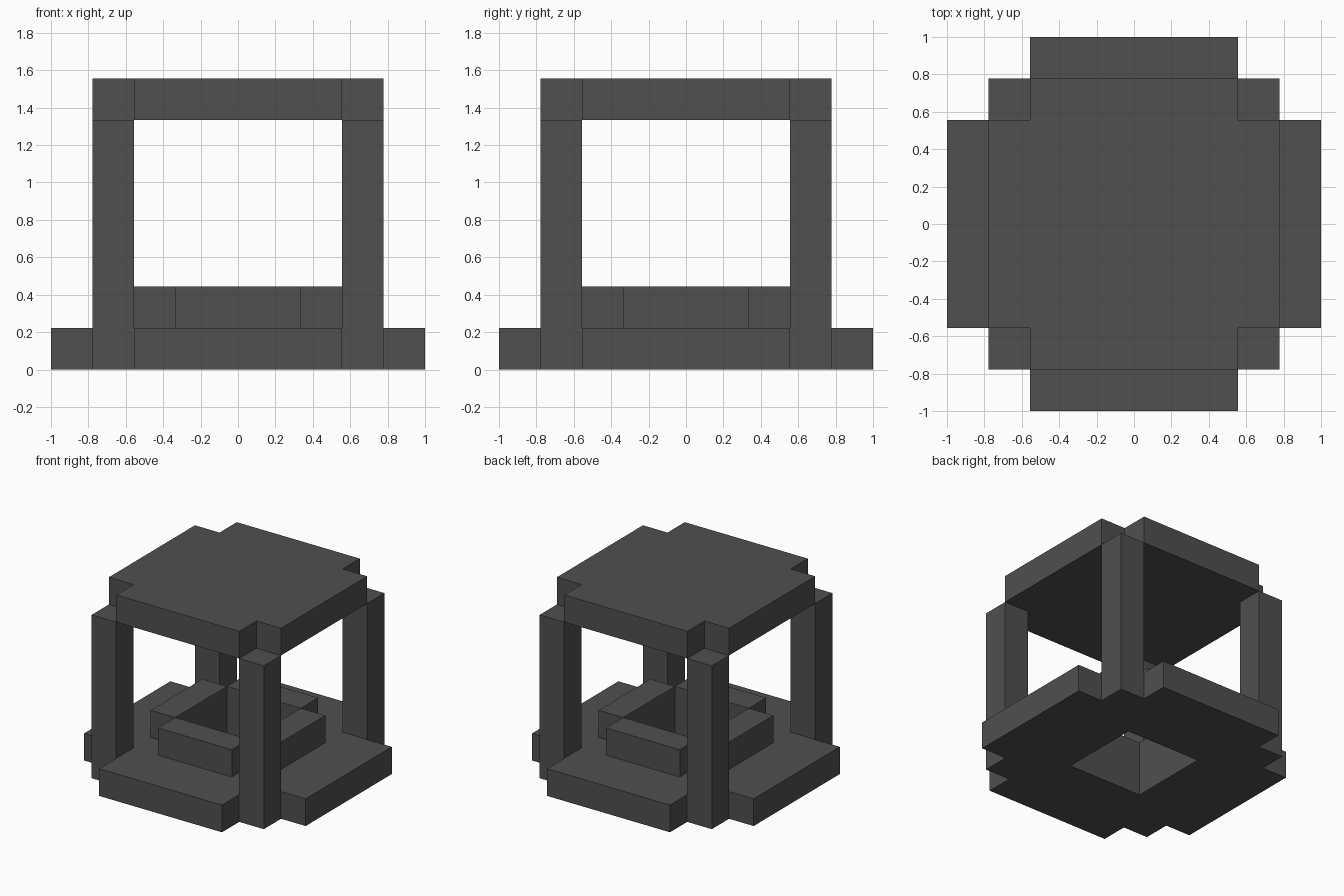
import bpy
import bmesh
from mathutils import Matrix

if "Cube" in bpy.data.objects:
    bpy.data.objects.remove(bpy.data.objects["Cube"], do_unlink=True)

U = 2 / 9  # one block

charcoal = bpy.data.materials.new("charcoal")
charcoal.use_nodes = True
charcoal.diffuse_color = (0.08, 0.08, 0.08, 1)
charcoal.node_tree.nodes["Principled BSDF"].inputs["Base Color"].default_value = (0.08, 0.08, 0.08, 1)


def finish(name, bm):
    bmesh.ops.recalc_face_normals(bm, faces=bm.faces)
    mesh = bpy.data.meshes.new(name)
    bm.to_mesh(mesh)
    bm.free()
    mesh.materials.append(charcoal)
    obj = bpy.data.objects.new(name, mesh)
    bpy.context.collection.objects.link(obj)
    return obj


def box(name, size, centre):
    """Box with size and centre given in blocks."""
    bm = bmesh.new()
    place = Matrix.Translation([c * U for c in centre])
    bmesh.ops.create_cube(bm, size=U, matrix=place @ Matrix.Diagonal((*size, 1)))
    return finish(name, bm)


def plate(name, blocks, bottom, keep):
    """One-block-thick plate made of the grid cells that pass the rule."""
    bm = bmesh.new()
    bmesh.ops.create_grid(bm, x_segments=blocks, y_segments=blocks, size=blocks * U / 2,
                          matrix=Matrix.Translation((0, 0, bottom * U)))
    out = []
    for face in bm.faces:
        c = face.calc_center_median() / U
        if not keep(abs(c.x), abs(c.y)):
            out.append(face)
    bmesh.ops.delete(bm, geom=out, context='FACES')
    top = bmesh.ops.extrude_face_region(bm, geom=bm.faces[:])["geom"]
    verts = [g for g in top if isinstance(g, bmesh.types.BMVert)]
    bmesh.ops.translate(bm, verts=verts, vec=(0, 0, U))
    bmesh.ops.recalc_face_normals(bm, faces=bm.faces)
    bmesh.ops.dissolve_limit(bm, angle_limit=0.01, verts=bm.verts, edges=bm.edges)
    return finish(name, bm)


# Cross-shaped base with a square shaft, and cross-shaped roof
plate("base", 9, 0, lambda x, y: min(x, y) < 2.5 and max(x, y) > 1.5)
plate("roof", 7, 6, lambda x, y: min(x, y) < 2.5)

# Corner pillars
for side, x in (("left", 3), ("right", -3)):
    for end, y in (("front", -3), ("back", 3)):
        box(f"{end}_{side}_pillar", (1, 1, 6), (x, y, 3))

# Low walls around the shaft, open at the corners
for name, s in (("front", -1), ("back", 1)):
    box(f"{name}_shaft_wall", (3, 1, 1), (0, 2 * s, 1.5))
for name, s in (("right", -1), ("left", 1)):
    box(f"{name}_shaft_wall", (1, 3, 1), (2 * s, 0, 1.5))
